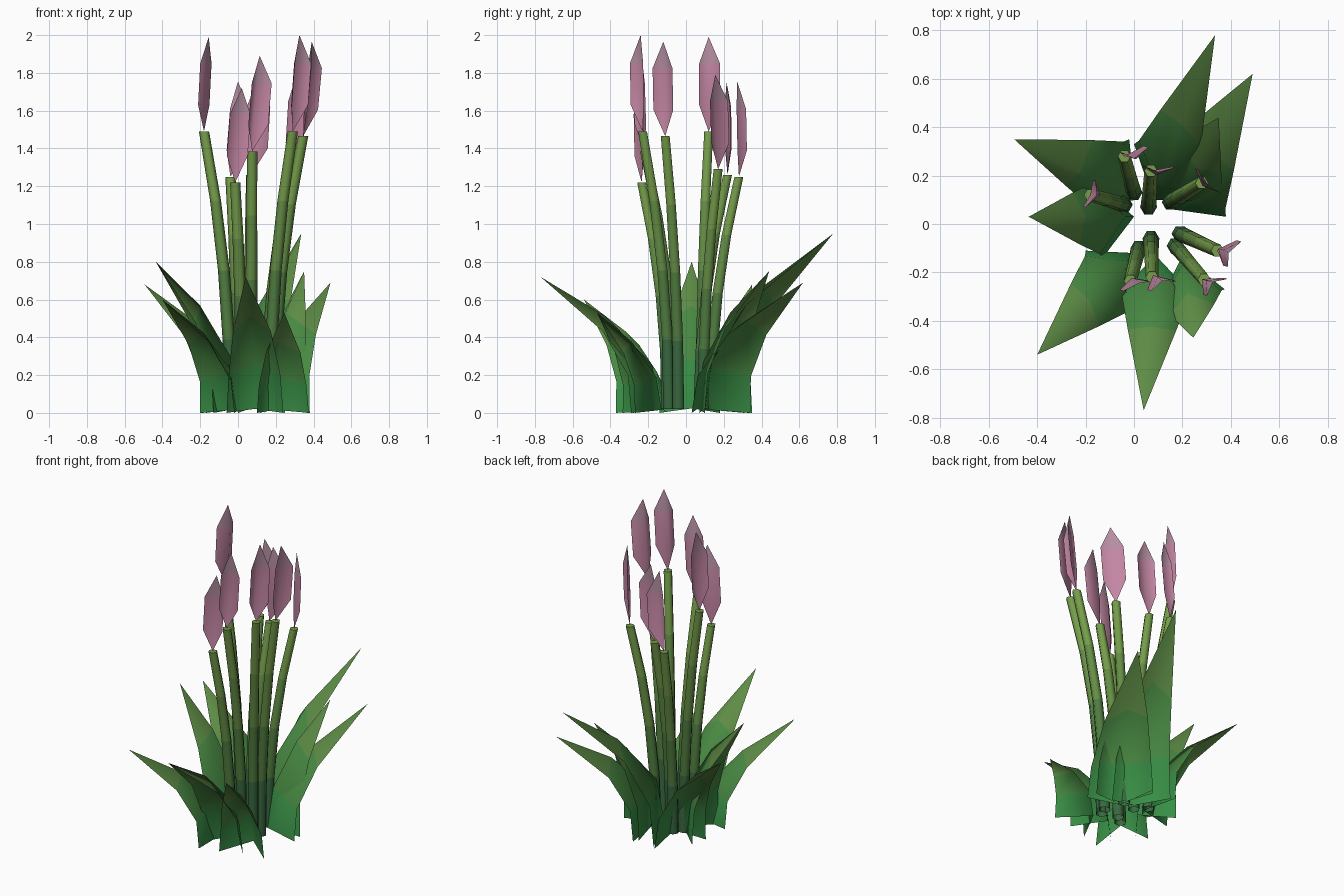
import bpy, bmesh, math
from mathutils import Vector

if "Cube" in bpy.data.objects:
    bpy.data.objects.remove(bpy.data.objects["Cube"])


def material(name, rgb):
    m = bpy.data.materials.new(name)
    m.diffuse_color = (*rgb, 1)
    m.use_nodes = True
    m.node_tree.nodes["Principled BSDF"].inputs["Base Color"].default_value = m.diffuse_color
    return m


LEAF = [material("leaf_low", (0.04, 0.27, 0.06)), material("leaf_mid", (0.065, 0.25, 0.055)),
        material("leaf_high", (0.11, 0.26, 0.06))]
STEM = [material("stem_low", (0.04, 0.14, 0.05)), material("stem_mid", (0.08, 0.2, 0.05)),
        material("stem_upper", (0.13, 0.27, 0.06)), material("stem_high", (0.18, 0.34, 0.07))]
PETAL = [material("petal_low", (0.55, 0.24, 0.37)), material("petal_high", (0.46, 0.27, 0.36))]


def loft(name, rows, mats, mat_of_row, closed=False):
    """Skin rows of points; a row holding one point becomes a tip."""
    bm = bmesh.new()
    rings = [[bm.verts.new(p) for p in row] for row in rows]
    for r, (a, b) in enumerate(zip(rings, rings[1:])):
        n = max(len(a), len(b))
        for i in range(n if closed else n - 1):
            j = (i + 1) % n
            quad = [a[i % len(a)], a[j % len(a)], b[j % len(b)], b[i % len(b)]]
            f = bm.faces.new(list(dict.fromkeys(quad)))
            f.material_index = mat_of_row[r]
            f.smooth = True
    if closed:
        bm.faces.new(rings[-1]).material_index = mat_of_row[-1]
    me = bpy.data.meshes.new(name)
    bm.to_mesh(me)
    bm.free()
    for m in mats:
        me.materials.append(m)
    ob = bpy.data.objects.new(name, me)
    bpy.context.collection.objects.link(ob)
    return ob


def leaf(i, base, left, right, tip):
    """Folded blade: inner spine, two outer edges, all meeting at the tip."""
    b, l, r, t = Vector((*base, 0)), Vector((*left, 0)), Vector((*right, 0)), Vector(tip)

    def at(p, u, zf, narrow=0.0):
        q = p.lerp(b, narrow).lerp(t, u)
        q.z = t.z * zf
        return q
    rows = [[at(r, 0, 0.0), at(b, 0, 0.03), at(l, 0, 0.0)],
            [at(r, 0.05, 0.28, 0.04), at(b, 0.08, 0.36), at(l, 0.05, 0.28, 0.04)],
            [at(r, 0.32, 0.60, 0.02), at(b, 0.46, 0.71), at(l, 0.32, 0.60, 0.02)],
            [t]]
    loft(f"leaf_{i}", rows, LEAF, [0, 1, 2])


def stem(i, base, top):
    """Six-sided tube that bows outward as it rises."""
    rows = []
    for t in (0, 0.25, 0.5, 0.75, 1):
        c = Vector((*base, 0.02)).lerp(Vector(top), t * t)
        c.z = 0.02 + (top[2] - 0.02) * t
        r = 0.035 - 0.008 * t
        rows.append([c + Vector((r * math.cos(k * math.pi / 3), r * math.sin(k * math.pi / 3), 0))
                     for k in range(6)])
    loft(f"stem_{i}", rows, STEM, [0, 1, 2, 3], closed=True)


def flower(i, foot, left, spine, right, tip):
    """Bud made of one V-folded petal."""
    foot, tip = Vector(foot), Vector(tip)
    lean = tip - foot
    lean.z = 0
    rows = [[foot]]
    for h, s in ((0.14, -0.25), (0.36, 0.2)):
        rows.append([Vector((*p, foot.z + h)) + lean * s for p in (left, spine, right)])
    rows.append([tip])
    loft(f"flower_{i}", rows, PETAL, [0, 0, 1])


# Leaves: spine base, left corner, right corner, tip
leaves = [
    ((0.08, 0.10), (0.25, 0.10), (0.00, 0.33), (0.335, 0.78, 0.95)),
    ((0.16, 0.06), (0.38, 0.03), (0.14, 0.34), (0.49, 0.62, 0.69)),
    ((0.17, 0.06), (0.37, 0.10), (0.12, 0.31), (0.35, 0.44, 0.75)),
    ((0.01, 0.10), (-0.02, 0.35), (-0.19, 0.07), (-0.495, 0.35, 0.68)),
    ((0.00, 0.03), (-0.17, 0.18), (-0.13, -0.14), (-0.435, 0.03, 0.80)),
    ((0.00, -0.12), (-0.20, -0.11), (-0.02, -0.37), (-0.40, -0.54, 0.60)),
    ((0.09, -0.13), (-0.06, -0.28), (0.24, -0.29), (0.04, -0.77, 0.72)),
    ((0.20, -0.13), (0.10, -0.335), (0.375, -0.27), (0.245, -0.47, 0.53)),
]
for i, args in enumerate(leaves, 1):
    leaf(i, *args)

# Stems with flowers: stem base, stem top, petal left edge, spine, right edge, petal tip
stalks = [
    ((0.00, 0.13), (-0.04, 0.28, 1.25), (0.05, 0.32), (0.00, 0.27), (-0.05, 0.295), (0.00, 0.27, 1.755)),
    ((0.06, 0.07), (0.07, 0.22, 1.26), (0.165, 0.235), (0.09, 0.205), (0.04, 0.24), (0.10, 0.215, 1.75)),
    ((0.15, 0.09), (0.28, 0.17, 1.29), (0.355, 0.13), (0.29, 0.155), (0.26, 0.225), (0.31, 0.155, 1.79)),
    ((-0.04, 0.08), (-0.18, 0.12, 1.49), (-0.165, 0.18), (-0.145, 0.12), (-0.205, 0.07), (-0.155, 0.12, 1.99)),
    ((0.19, -0.04), (0.345, -0.11, 1.465), (0.38, -0.175), (0.36, -0.105), (0.435, -0.07), (0.39, -0.12, 1.965)),
    ((0.17, -0.09), (0.29, -0.23, 1.49), (0.295, -0.295), (0.29, -0.23), (0.38, -0.225), (0.325, -0.24, 2.0)),
    ((0.07, -0.06), (0.075, -0.22, 1.385), (0.065, -0.275), (0.09, -0.215), (0.17, -0.235), (0.115, -0.235, 1.89)),
    ((0.02, -0.10), (-0.015, -0.235, 1.22), (-0.05, -0.275), (0.00, -0.225), (0.06, -0.235), (0.02, -0.245, 1.72)),
]
for i, (base, top, l, s, r, tip) in enumerate(stalks, 1):
    stem(i, base, top)
    flower(i, top, l, s, r, tip)
